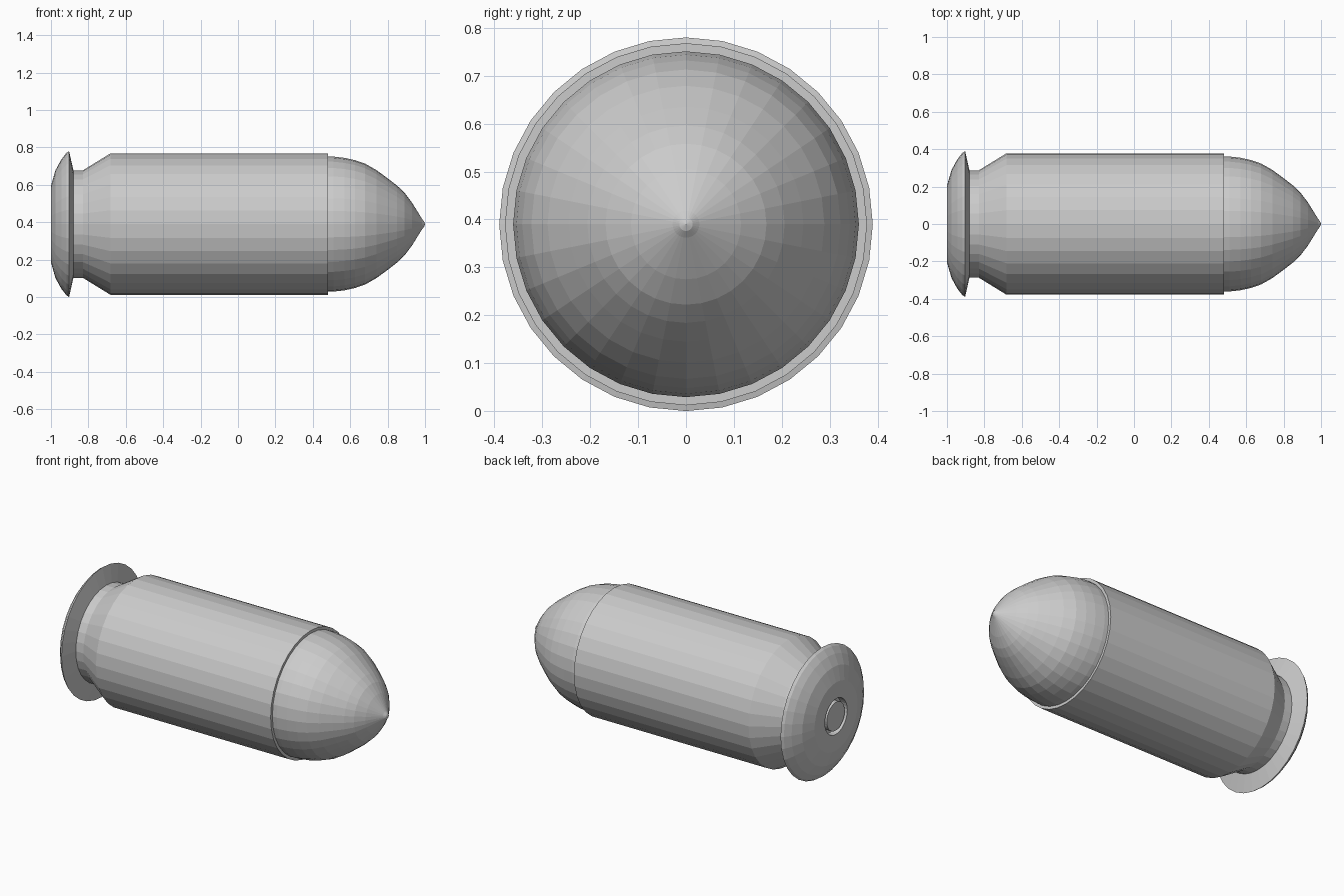
import bpy, bmesh
from math import pi, cos, sin

if "Cube" in bpy.data.objects:
    bpy.data.objects.remove(bpy.data.objects["Cube"])

SIDES = 32
AXIS_Z = 0.39


def lathe(name, profile):
    """Turn (x, radius) points around the long axis; radius 0 closes to a point."""
    bm = bmesh.new()
    rings = []
    for x, r in profile:
        if r == 0:
            rings.append([bm.verts.new((x, 0, AXIS_Z))] * SIDES)
        else:
            rings.append([bm.verts.new((x, r * sin(2 * pi * i / SIDES),
                                        AXIS_Z + r * cos(2 * pi * i / SIDES)))
                          for i in range(SIDES)])
    for a, b in zip(rings, rings[1:]):
        for i in range(SIDES):
            j = (i + 1) % SIDES
            bm.faces.new(list(dict.fromkeys((a[i], a[j], b[j], b[i]))))
    bmesh.ops.recalc_face_normals(bm, faces=bm.faces)
    mesh = bpy.data.meshes.new(name)
    bm.to_mesh(mesh)
    bm.free()
    obj = bpy.data.objects.new(name, mesh)
    bpy.context.collection.objects.link(obj)
    return obj


# Case: primer pocket, domed rim, extractor groove, taper, straight wall, mouth
lathe("case", [
    (-0.96, 0), (-0.96, 0.107), (-1.0, 0.107), (-1.0, 0.205),
    (-0.976, 0.288), (-0.945, 0.345), (-0.918, 0.38), (-0.903, 0.39),
    (-0.88, 0.287), (-0.83, 0.287), (-0.682, 0.378),
    (0.482, 0.378), (0.482, 0.355), (0.46, 0.355), (0.46, 0)])

# Primer seated in the pocket, leaving a narrow ring groove
lathe("primer", [(-0.96, 0), (-0.96, 0.085), (-0.998, 0.085), (-0.998, 0)])

# Pointed bullet
lathe("bullet", [
    (0.46, 0), (0.46, 0.361), (0.51, 0.361), (0.57, 0.354), (0.625, 0.342),
    (0.68, 0.323), (0.74, 0.289), (0.80, 0.245), (0.85, 0.206), (0.89, 0.168),
    (0.93, 0.115), (0.984, 0.028), (0.995, 0.014), (1.0, 0)])
